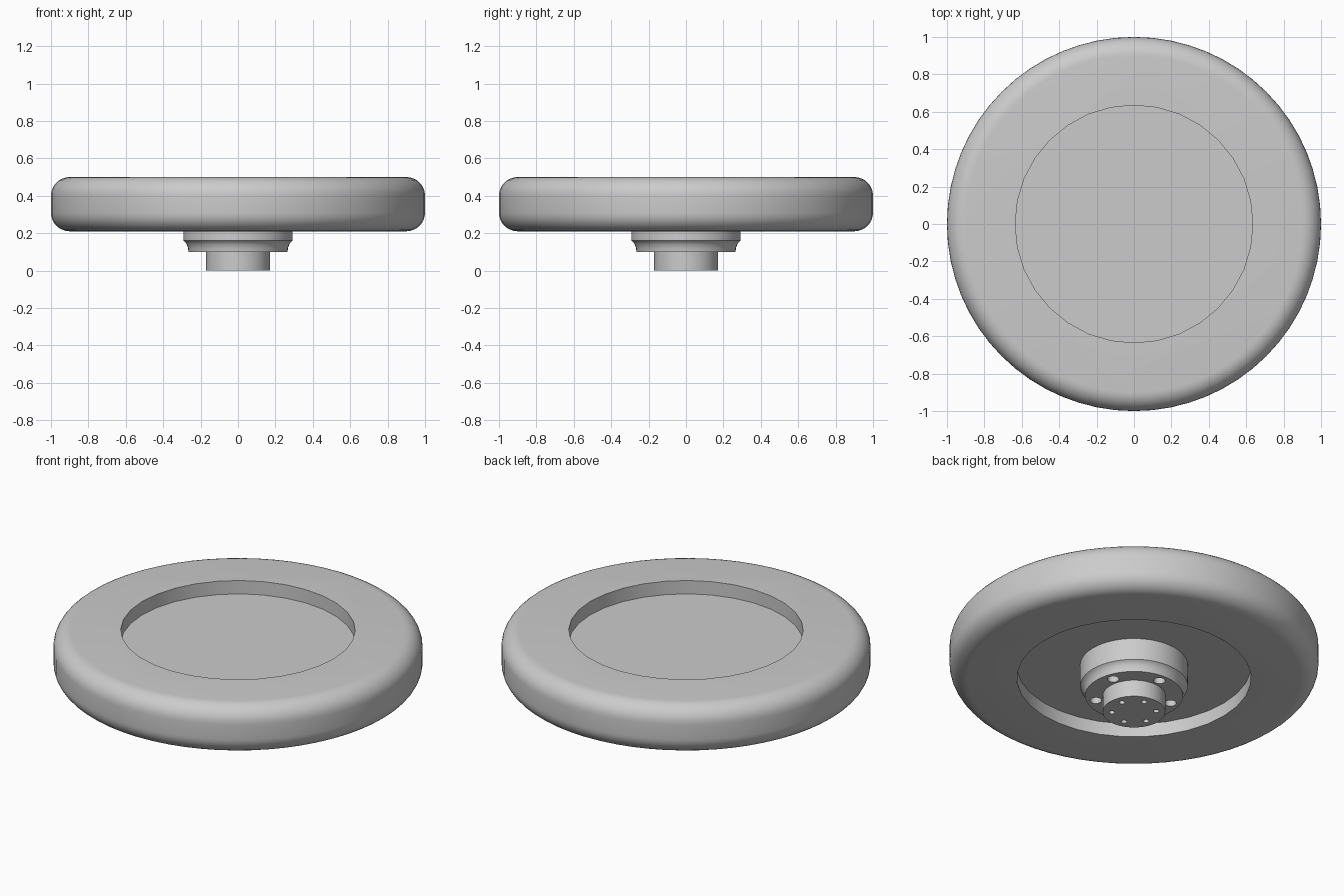
import bpy, bmesh
from math import pi, cos, sin, radians

default = bpy.data.objects.get("Cube")
if default:
    bpy.data.objects.remove(default, do_unlink=True)

grey = bpy.data.materials.new("plain grey")
grey.use_nodes = True
colour = (0.6, 0.6, 0.6, 1)
grey.diffuse_color = colour
grey.node_tree.nodes["Principled BSDF"].inputs["Base Color"].default_value = colour


def lathe(name, profile, segments):
    """Revolve (radius, z) points, listed bottom to top, into a closed solid."""
    bm = bmesh.new()
    rings = [[bm.verts.new((r * cos(2 * pi * i / segments), r * sin(2 * pi * i / segments), z))
              for i in range(segments)] for r, z in profile]
    for low, high in zip(rings, rings[1:]):
        for i in range(segments):
            j = (i + 1) % segments
            bm.faces.new((low[i], low[j], high[j], high[i]))
    bm.faces.new(rings[0][::-1])
    bm.faces.new(rings[-1])
    mesh = bpy.data.meshes.new(name)
    bm.to_mesh(mesh)
    bm.free()
    obj = bpy.data.objects.new(name, mesh)
    bpy.context.collection.objects.link(obj)
    mesh.materials.append(grey)
    return obj


def cut(target, radius, bottom, top, segments, x=0, y=0):
    """Subtract an upright cylinder and bake the result."""
    cutter = lathe("cutter", [(radius, bottom), (radius, top)], segments)
    cutter.location = (x, y, 0)
    cutter.hide_render = True
    mod = target.modifiers.new("cut", 'BOOLEAN')
    mod.operation = 'DIFFERENCE'
    mod.solver = 'EXACT'
    mod.object = cutter
    bpy.context.view_layer.objects.active = target
    bpy.ops.object.modifier_apply(modifier=mod.name)
    bpy.data.objects.remove(cutter, do_unlink=True)


def hole_circle(target, count, start, ring, radius, bottom, top):
    for k in range(count):
        a = radians(start) + 2 * pi * k / count
        cut(target, radius, bottom, top, 16, ring * cos(a), ring * sin(a))


def smooth(obj):
    bpy.ops.object.select_all(action='DESELECT')
    obj.select_set(True)
    bpy.context.view_layer.objects.active = obj
    bpy.ops.object.shade_smooth_by_angle(angle=radians(30))


# Wheel disc with rounded rim
LOW, HIGH, ROUND, STEPS = 0.21, 0.5, 0.1, 8
arc = [(1 - ROUND + ROUND * sin(pi / 2 * i / STEPS), ROUND - ROUND * cos(pi / 2 * i / STEPS))
       for i in range(STEPS + 1)]
profile = [(r, LOW + h) for r, h in arc] + [(r, HIGH - h) for r, h in reversed(arc)]
wheel = lathe("wheel_disc", profile, 64)

# Shallow round recess on each face
cut(wheel, 0.635, 0.42, 0.7, 32)
cut(wheel, 0.635, 0.0, 0.29, 32)
smooth(wheel)

# Hub flange with a curved step and five bolt holes
flange = lathe("hub_flange", [(0.265, 0.1), (0.267, 0.12), (0.274, 0.14), (0.282, 0.152),
                              (0.292, 0.16), (0.292, 0.3)], 48)
hole_circle(flange, 5, 90, 0.213, 0.032, 0.05, 0.15)
smooth(flange)

# Axle stub with six small holes
axle = lathe("axle_stub", [(0.17, 0), (0.17, 0.11)], 32)
hole_circle(axle, 6, 17, 0.12, 0.016, -0.05, 0.04)
smooth(axle)
